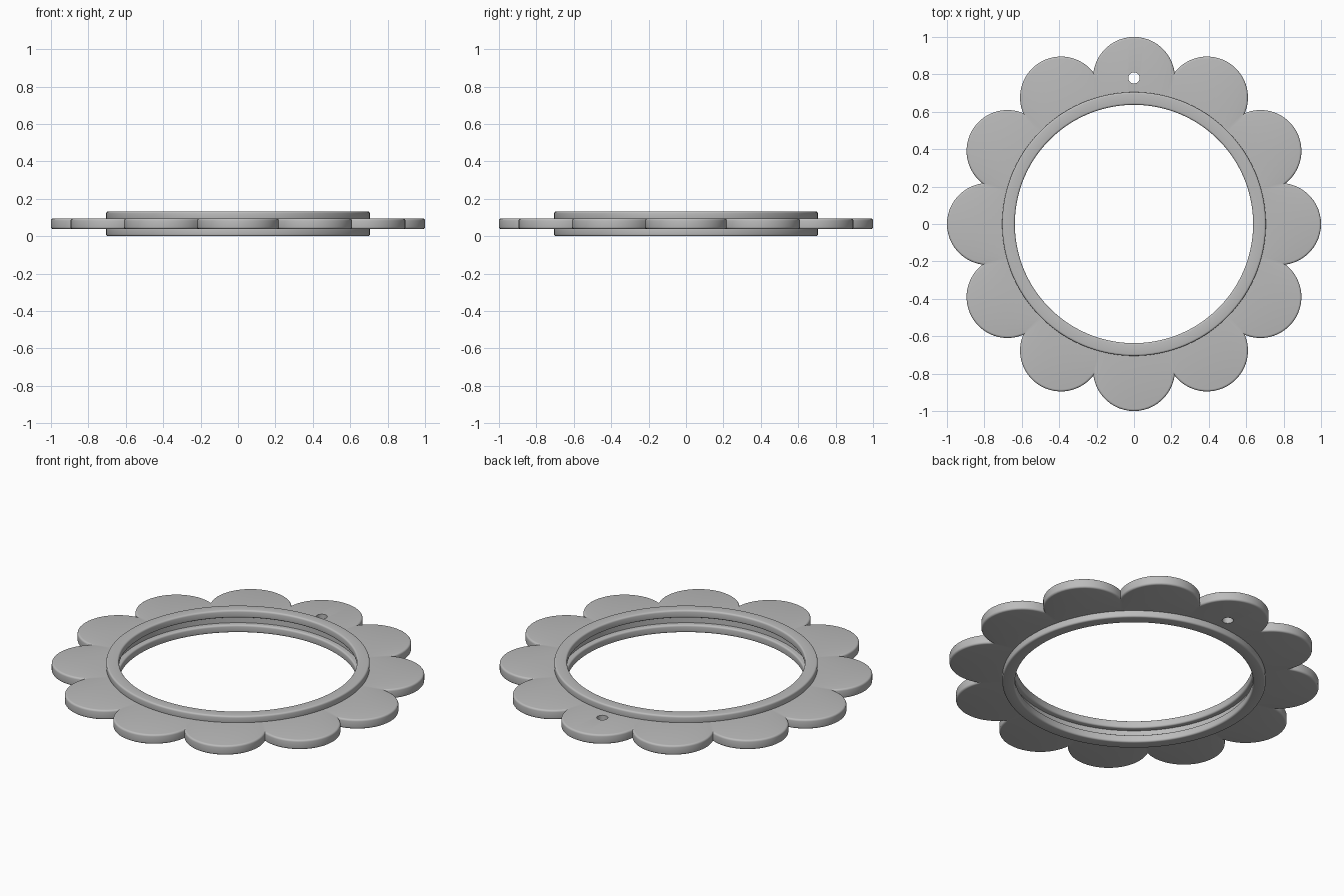
import bpy, bmesh
from math import sin, cos, asin, pi, radians

cube = bpy.data.objects.get("Cube")
if cube:
    bpy.data.objects.remove(cube, do_unlink=True)

PETALS, STEPS = 12, 24
PETAL_CENTRE, PETAL_RADIUS = 0.781, 0.219
GROOVE_RADIUS = 0.668
PLATE_LOW, PLATE_HIGH = 0.038, 0.094

grey = bpy.data.materials.new("plain_grey")
grey.use_nodes = True
colour = (0.5, 0.5, 0.5, 1)
grey.diffuse_color = colour
grey.node_tree.nodes["Principled BSDF"].inputs["Base Color"].default_value = colour


def sweep(name, rings):
    """Bridge a closed series of closed point rings into one solid."""
    bm = bmesh.new()
    loops = [[bm.verts.new(p) for p in ring] for ring in rings]
    for k, a in enumerate(loops):
        b = loops[(k + 1) % len(loops)]
        for i in range(len(a)):
            j = (i + 1) % len(a)
            bm.faces.new((a[i], a[j], b[j], b[i]))
    bmesh.ops.recalc_face_normals(bm, faces=bm.faces)
    mesh = bpy.data.meshes.new(name)
    bm.to_mesh(mesh)
    bm.free()
    obj = bpy.data.objects.new(name, mesh)
    bpy.context.collection.objects.link(obj)
    mesh.materials.append(grey)
    return obj


def smooth(obj):
    bpy.ops.object.select_all(action='DESELECT')
    obj.select_set(True)
    bpy.context.view_layer.objects.active = obj
    bpy.ops.object.shade_smooth_by_angle(angle=radians(35))


def circle(r, z, n=144):
    return [(r * cos(2 * pi * i / n), r * sin(2 * pi * i / n), z) for i in range(n)]


def scallop(inset, z):
    """Outline of overlapping round petals, drawn in by the inset."""
    r = PETAL_RADIUS - inset
    half = pi / PETALS
    end = half + asin(PETAL_CENTRE * sin(half) / r)
    points = []
    for p in range(PETALS):
        turn = 2 * half * p
        for s in range(STEPS):
            a = end * (2 * s / STEPS - 1)
            x, y = PETAL_CENTRE + r * cos(a), r * sin(a)
            points.append((x * cos(turn) - y * sin(turn),
                           x * sin(turn) + y * cos(turn), z))
    return points


def inner_edge(z):
    """Round inner edge with points in line with the petal outline."""
    ring = []
    for x, y, _ in scallop(0, z):
        k = GROOVE_RADIUS / (x * x + y * y) ** 0.5
        ring.append((x * k, y * k, z))
    return ring


# Petal plate with softened outer edges
edge = 0.011
quarter = [radians(a) for a in (0, 22.5, 45, 67.5, 90)]
rings = [inner_edge(PLATE_LOW)]
rings += [scallop(edge * (1 - sin(a)), PLATE_LOW + edge * (1 - cos(a))) for a in quarter]
rings += [scallop(edge * (1 - cos(a)), PLATE_HIGH - edge * (1 - sin(a))) for a in quarter]
rings.append(inner_edge(PLATE_HIGH))
plate = sweep("petal_plate", rings)

# Hanging hole through the back petal
bpy.ops.mesh.primitive_cylinder_add(vertices=32, radius=0.03, depth=0.5,
                                    location=(0, 0.781, 0.066))
cutter = bpy.context.object
cutter.name = "hole_cutter"
cutter.hide_render = True
cut = plate.modifiers.new("hanging_hole", 'BOOLEAN')
cut.operation, cut.solver, cut.object = 'DIFFERENCE', 'EXACT', cutter
bpy.context.view_layer.objects.active = plate
bpy.ops.object.modifier_apply(modifier=cut.name)
bpy.data.objects.remove(cutter, do_unlink=True)
smooth(plate)


# Raised rims above and below, with an open groove between them
def rim(name, low, high, inner=0.637, outer=0.705, r=0.01):
    corners = ((outer - r, high - r), (inner + r, high - r),
               (inner + r, low + r), (outer - r, low + r))
    profile = [(x + r * cos(a + q * pi / 2), z + r * sin(a + q * pi / 2))
               for q, (x, z) in enumerate(corners) for a in quarter]
    smooth(sweep(name, [circle(x, z) for x, z in profile]))


rim("lower_rim", 0, 0.045)
rim("upper_rim", 0.087, 0.132)
